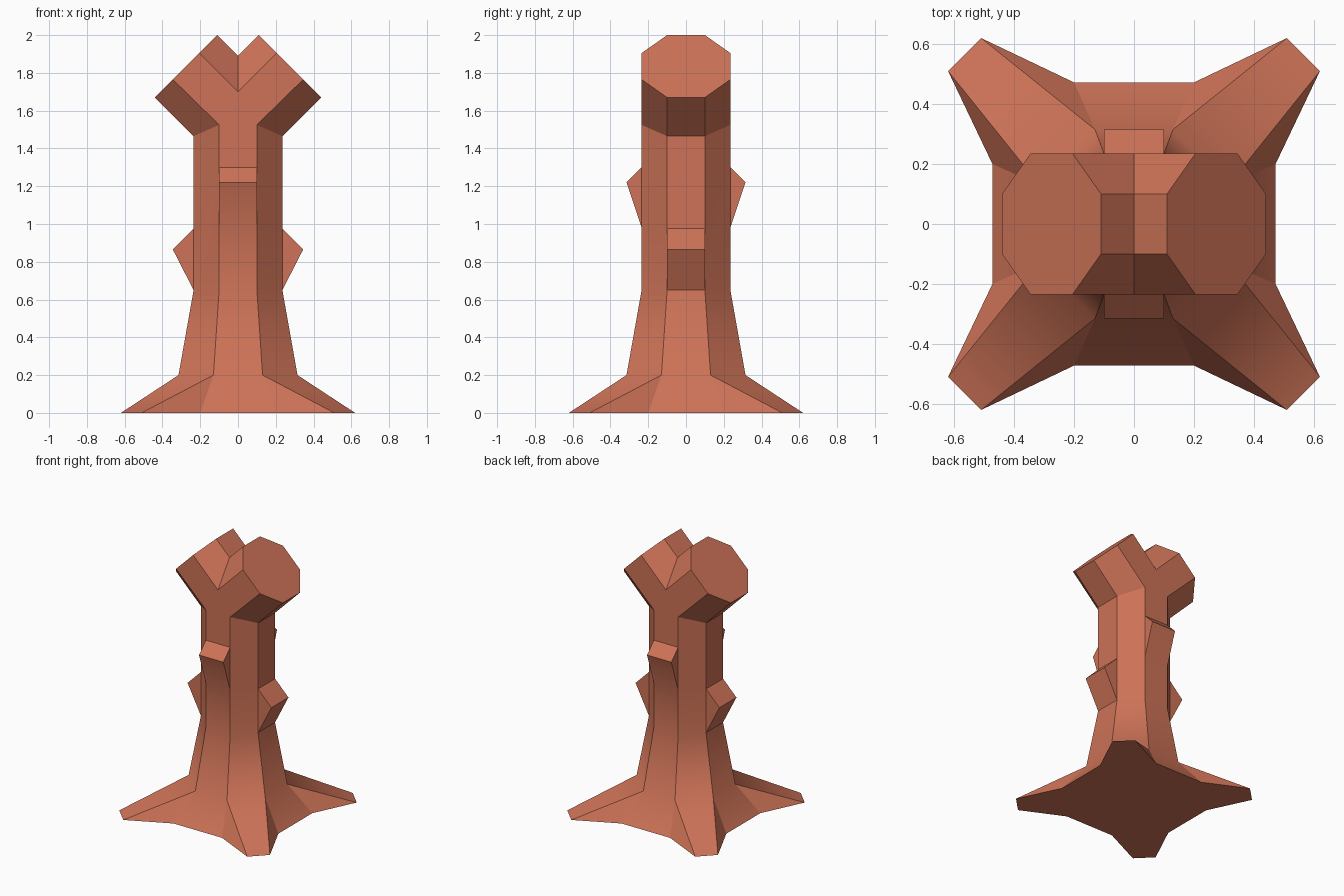
import bpy
import bmesh

cube = bpy.data.objects.get("Cube")
if cube:
    bpy.data.objects.remove(cube, do_unlink=True)

# Bark colour
bark = bpy.data.materials.new("terracotta bark")
bark.use_nodes = True
colour = (0.61, 0.17, 0.095, 1)
bark.diffuse_color = colour
bark.node_tree.nodes["Principled BSDF"].inputs["Base Color"].default_value = colour

bm = bmesh.new()


def face(*points):
    """One face of the quarter trunk (positive x and y)."""
    return bm.faces.new([bm.verts.new(p) for p in points])


def strip(line_a, line_b):
    """Quads between two matching lines of points."""
    for i in range(len(line_a) - 1):
        face(line_a[i], line_b[i], line_b[i + 1], line_a[i + 1])


W, F, S = 0.235, 0.1, 0.315   # trunk half width, flat half width, flare half width

# Outline of the facets, from the ground upward, with a knot on each one
front = [(0.2, 0.472, 0), (0.13, S, 0.2), (F, W, 0.65), (F, W, 0.98), (F, S, 1.22), (F, W, 1.3)]
side = [(0.472, 0.2, 0), (S, 0.13, 0.2), (W, F, 0.65), (0.345, F, 0.865), (W, F, 0.975), (W, F, 1.465)]
root_a, root_b = (0.51, 0.62, 0), (0.62, 0.51, 0)

strip(front, [(0, y, z) for x, y, z in front])
strip(side, [(x, 0, z) for x, y, z in side])

# Knot cheeks
face(*front[3:6])
face(*side[2:5])

# Corner facet and spreading root
crotch = (F, W, 1.525)
face(front[2], side[2], side[4], side[5], crotch, front[5], front[3])
face(front[1], side[1], side[2], front[2])
face(root_a, root_b, side[1], front[1])
face(front[0], root_a, front[1])
face(root_b, side[0], side[1])

# Underside
face((0, 0, 0), (0, 0.472, 0), front[0], root_a, root_b, side[0], (0.472, 0, 0))

# Forked branch with an octagonal cut end
tip_low, tip_mid = (0.44, F, 1.67), (0.345, W, 1.765)
tip_high, tip_top = (0.205, W, 1.905), (0.11, F, 2.0)
vee_low, vee_top = (0, W, 1.7), (0, F, 1.89)


def centre(p):
    return (p[0], 0, p[2])


face((0, W, 1.3), front[5], crotch, tip_mid, tip_high, vee_low)
face(crotch, side[5], tip_low, tip_mid)
face(side[5], centre(side[5]), centre(tip_low), tip_low)
face(centre(tip_low), tip_low, tip_mid, tip_high, tip_top, centre(tip_top))
face(tip_high, vee_low, vee_top, tip_top)
face(vee_top, centre(vee_top), centre(tip_top), tip_top)

# Mirror the quarter into the whole trunk
bmesh.ops.remove_doubles(bm, verts=bm.verts[:], dist=0.001)
for axis in "XY":
    bmesh.ops.mirror(bm, geom=bm.verts[:] + bm.edges[:] + bm.faces[:], axis=axis, merge_dist=0.001)
bmesh.ops.remove_doubles(bm, verts=bm.verts[:], dist=0.001)
bmesh.ops.recalc_face_normals(bm, faces=bm.faces[:])
bmesh.ops.dissolve_limit(bm, angle_limit=0.005, verts=bm.verts[:], edges=bm.edges[:])

# Smooth along the height, crisp between facets
for f in bm.faces:
    f.smooth = True
for e in bm.edges:
    za, zb = (v.co.z for v in e.verts)
    level = abs(za - zb) < 0.001
    e.smooth = level and (abs(za - 0.2) < 0.01 or e.calc_face_angle(3) < 0.5)

mesh = bpy.data.meshes.new("forked_trunk")
bm.to_mesh(mesh)
bm.free()
mesh.materials.append(bark)
trunk = bpy.data.objects.new("forked_trunk", mesh)
bpy.context.scene.collection.objects.link(trunk)
